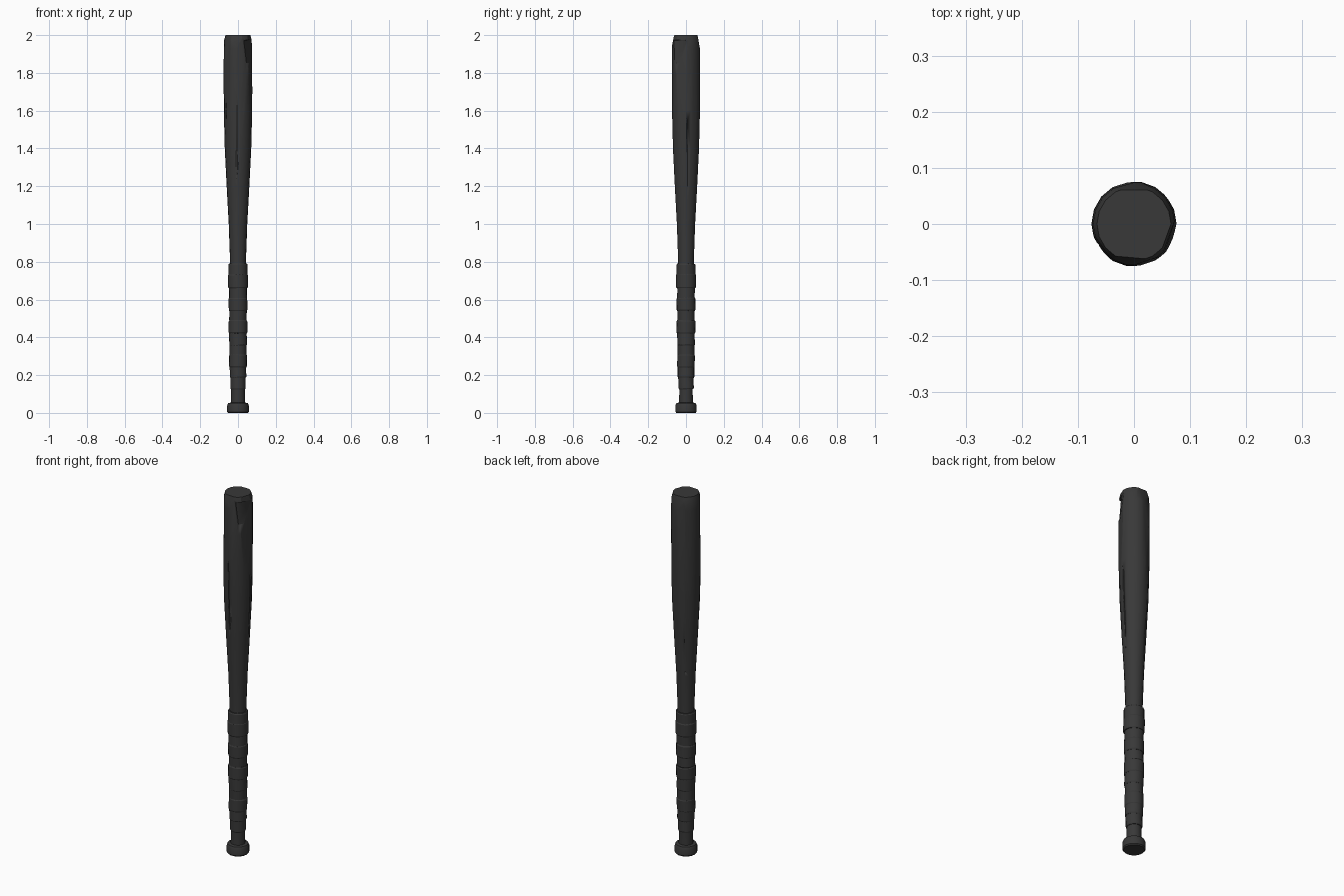
import bpy, bmesh, math
from mathutils import Vector, Matrix

if "Cube" in bpy.data.objects:
    bpy.data.objects.remove(bpy.data.objects["Cube"])

SIDES = 18
dark = bpy.data.materials.new("charcoal")
dark.diffuse_color = (0.04, 0.04, 0.04, 1)
dark.use_nodes = True
dark.node_tree.nodes["Principled BSDF"].inputs["Base Color"].default_value = dark.diffuse_color


def lathe(bm, profile):
    """Closed surface of revolution from (radius, z) points."""
    rings = []
    for r, z in profile:
        rings.append([bm.verts.new((r * math.cos(math.tau * i / SIDES),
                                    r * math.sin(math.tau * i / SIDES), z)) for i in range(SIDES)])
    for a, b in zip(rings, rings[1:]):
        for i in range(SIDES):
            j = (i + 1) % SIDES
            bm.faces.new((a[i], a[j], b[j], b[i]))
    bm.faces.new(rings[0][::-1])
    bm.faces.new(rings[-1])


def shave(bm, angle, dist, z, tilt):
    """Plane off a flat facet: heading angle, depth at height z, upward tilt (degrees)."""
    a, t = math.radians(angle), math.radians(tilt)
    out = Vector((math.cos(a), math.sin(a), 0))
    normal = out * math.cos(t) + Vector((0, 0, math.sin(t)))
    bmesh.ops.bisect_plane(bm, geom=bm.verts[:] + bm.edges[:] + bm.faces[:], dist=1e-5,
                           plane_co=out * dist + Vector((0, 0, z)), plane_no=normal, clear_outer=True)
    bmesh.ops.holes_fill(bm, edges=[e for e in bm.edges if e.is_boundary], sides=0)


def finish(bm, name):
    bmesh.ops.recalc_face_normals(bm, faces=bm.faces[:])
    me = bpy.data.meshes.new(name)
    bm.to_mesh(me)
    bm.free()
    me.materials.append(dark)
    ob = bpy.data.objects.new(name, me)
    bpy.context.collection.objects.link(ob)
    bpy.ops.object.select_all(action='DESELECT')
    ob.select_set(True)
    bpy.context.view_layer.objects.active = ob
    bpy.ops.object.shade_smooth_by_angle(angle=math.radians(24))
    return ob


# Barrel and handle core, with hand-carved flats
bm = bmesh.new()
lathe(bm, [(0.037, 0.03), (0.036, 0.12), (0.039, 0.2), (0.041, 0.6), (0.042, 0.8), (0.049, 1.0),
           (0.06, 1.2), (0.07, 1.4), (0.075, 1.6), (0.076, 1.8), (0.075, 1.93), (0.073, 1.975), (0.066, 2.0)])
for cut in [(-72, 0.0725, 1.7, 0.6), (-20, 0.071, 1.7, 1), (38, 0.073, 1.6, -0.4), (105, 0.0735, 1.7, 0.5),
            (165, 0.073, 1.5, -1.2), (215, 0.073, 1.6, 0.5),
            (90, 0.061, 2.0, 10), (-20, 0.062, 2.0, 9), (-95, 0.06, 2.0, 14)]:
    shave(bm, *cut)
barrel = finish(bm, "barrel")


# Cutters for the chipped corner and the splits in the wood
def cutter(name, size, loc, angle, tilt=0):
    bm = bmesh.new()
    bmesh.ops.create_cube(bm, size=1)
    bm.transform(Matrix.Translation(loc) @ Matrix.Rotation(math.radians(angle), 4, 'Z')
                 @ Matrix.Rotation(math.radians(tilt), 4, 'Y') @ Matrix.Diagonal((*size, 1)))
    ob = finish(bm, name)
    ob.hide_render = True
    ob.hide_set(True)
    mod = barrel.modifiers.new(name, 'BOOLEAN')
    mod.operation, mod.solver, mod.object = 'DIFFERENCE', 'EXACT', ob


cutter("chip_cutter", (0.05, 0.09, 0.12), (0.076, -0.046, 1.915), -31, -5)
for i, (angle, z, length, depth) in enumerate([(-95, 1.45, 0.36, 0.067), (-150, 1.62, 0.12, 0.07),
                                               (5, 1.3, 0.5, 0.061), (120, 1.25, 0.45, 0.058)]):
    a = math.radians(angle)
    cutter(f"split_cutter_{i}", (0.04, 0.004, length),
           (math.cos(a) * (depth + 0.02), math.sin(a) * (depth + 0.02), z), angle, 2)

# Pommel knob
bm = bmesh.new()
lathe(bm, [(0.052, 0), (0.057, 0.006), (0.057, 0.04), (0.052, 0.052), (0.036, 0.055)])
finish(bm, "knob")

# Grip tape: overlapping, slightly tilted turns
turns = [(0.125, 0.20, 0.041, 2), (0.185, 0.25, 0.044, -2), (0.24, 0.31, 0.047, 2), (0.30, 0.365, 0.045, -2),
         (0.355, 0.43, 0.047, 3), (0.42, 0.49, 0.05, -2), (0.485, 0.55, 0.046, 2), (0.54, 0.61, 0.05, -1),
         (0.60, 0.67, 0.047, 2), (0.66, 0.735, 0.053, 1), (0.725, 0.79, 0.051, -1)]
for i, (lo, hi, r, tilt) in enumerate(turns):
    h = (hi - lo) / 2
    bm = bmesh.new()
    lathe(bm, [(r - 0.003, -h), (r, 0.006 - h), (r, h - 0.006), (r - 0.003, h)])
    bm.transform(Matrix.Translation((0, 0, (lo + hi) / 2))
                 @ Matrix.Rotation(math.radians(70 * i), 4, 'Z')
                 @ Matrix.Rotation(math.radians(tilt), 4, 'X'))
    finish(bm, f"grip_turn_{i}")
